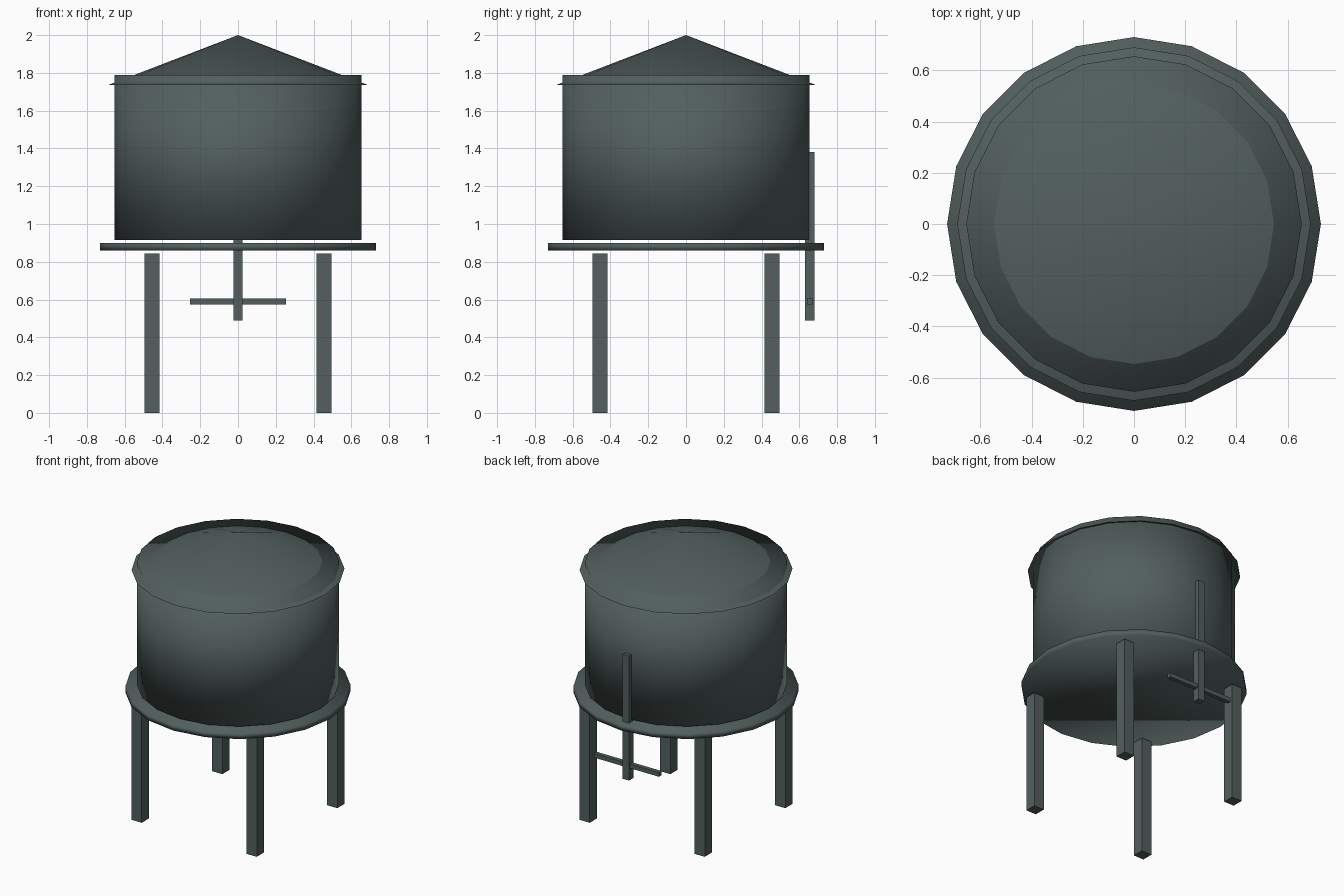
import bpy
import math

if "Cube" in bpy.data.objects:
    bpy.data.objects.remove(bpy.data.objects["Cube"])

# One dark grey-green paint for the whole tower
paint = bpy.data.materials.new("dark_grey_green")
paint.diffuse_color = (0.085, 0.116, 0.113, 1.0)
paint.use_nodes = True
paint.node_tree.nodes["Principled BSDF"].inputs["Base Color"].default_value = paint.diffuse_color


def finish(name, smooth):
    ob = bpy.context.object
    ob.name = name
    ob.data.materials.append(paint)
    for p in ob.data.polygons:
        p.use_smooth = smooth
    return ob


def cylinder(name, r, z0, z1, top_r=None, sides=20, cap='NGON'):
    bpy.ops.mesh.primitive_cone_add(
        vertices=sides, radius1=r, radius2=r if top_r is None else top_r,
        depth=z1 - z0, end_fill_type=cap, location=(0, 0, (z0 + z1) / 2))
    return finish(name, True)


def box(name, centre, size):
    bpy.ops.mesh.primitive_cube_add(size=1, location=centre)
    ob = bpy.context.object
    ob.scale = size
    bpy.ops.object.transform_apply(location=False, rotation=False, scale=True)
    return finish(name, False)


# Tank, platform and conical roof (the tank rim pokes through the roof)
cylinder("tank", 0.655, 0.915, 1.79)
cylinder("platform", 0.73, 0.86, 0.90)
cylinder("roof", 0.69, 1.735, 2.0, top_r=0.0, cap='NOTHING')

# Four square legs
for sx, sx_name in ((-1, "left"), (1, "right")):
    for sy, sy_name in ((-1, "front"), (1, "back")):
        box(f"{sy_name}_{sx_name}_leg", (sx * 0.455, sy * 0.455, 0.4225),
            (0.08, 0.08, 0.845))

# Pipe at the back with its cross bar
box("back_pipe", (0, 0.655, 0.935), (0.05, 0.05, 0.89))
box("cross_bar", (0, 0.655, 0.59), (0.51, 0.03, 0.03))
